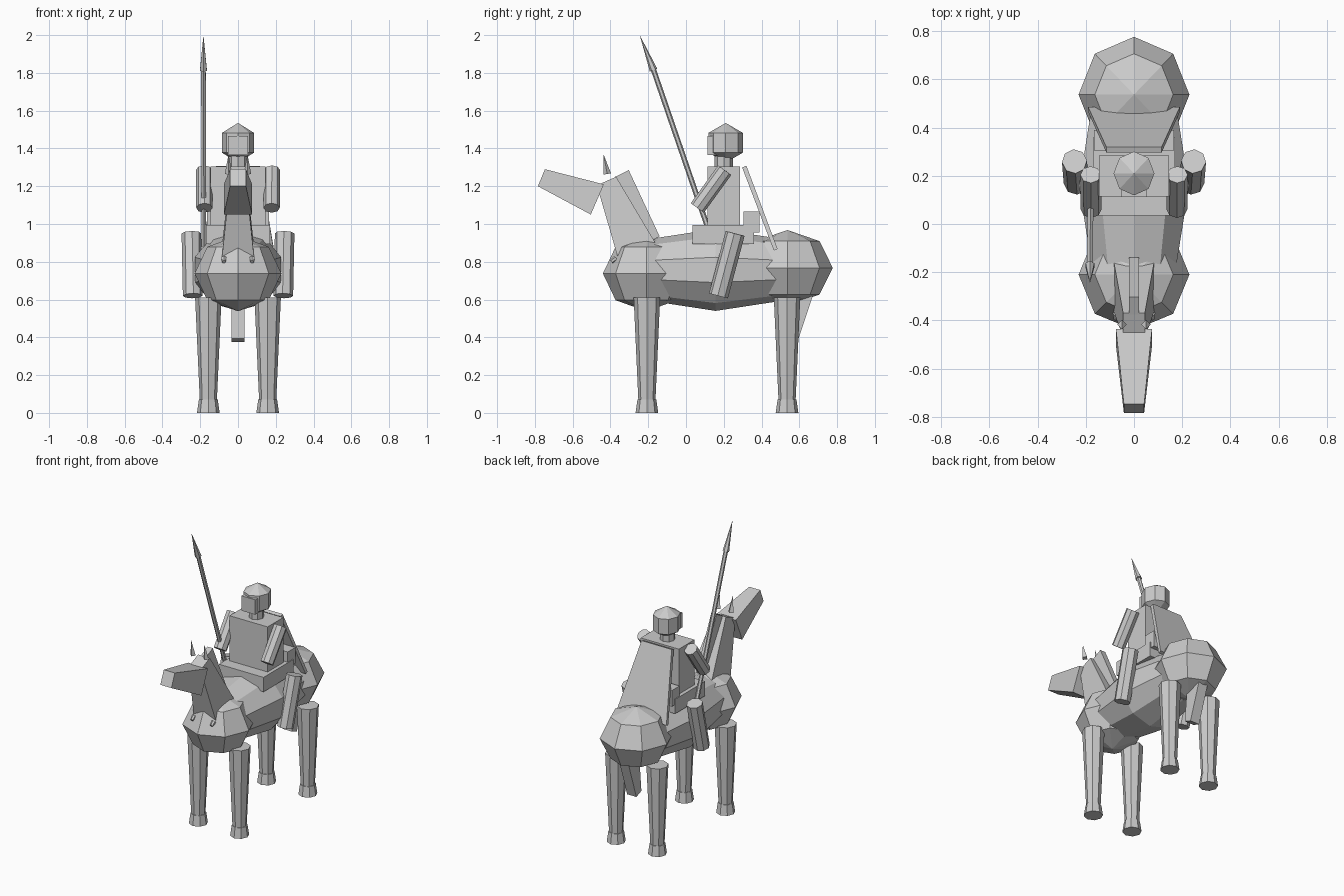
import bpy, bmesh
from mathutils import Vector, Matrix

cube = bpy.data.objects.get("Cube")
if cube:
    bpy.data.objects.remove(cube, do_unlink=True)

grey = bpy.data.materials.new("plain_grey")
grey.use_nodes = True
grey.diffuse_color = (0.6, 0.6, 0.6, 1)
grey.node_tree.nodes["Principled BSDF"].inputs["Base Color"].default_value = (0.6, 0.6, 0.6, 1)


def finish(name, bm):
    bmesh.ops.recalc_face_normals(bm, faces=bm.faces)
    mesh = bpy.data.meshes.new(name)
    bm.to_mesh(mesh)
    bm.free()
    mesh.materials.append(grey)
    obj = bpy.data.objects.new(name, mesh)
    bpy.context.scene.collection.objects.link(obj)
    return obj


def ball(name, centre, radii, segments, rings, along_y=False):
    """Faceted ellipsoid, poles on z or y."""
    bm = bmesh.new()
    bmesh.ops.create_uvsphere(bm, u_segments=segments, v_segments=rings, radius=1)
    if along_y:
        bm.transform(Matrix.Rotation(1.5707963, 4, 'X'))
    bm.transform(Matrix.Translation(centre) @ Matrix.Diagonal((*radii, 1)))
    return finish(name, bm)


def tube(name, start, end, r1, r2, sides=8):
    """Straight or tapered rod between two points."""
    a, b = Vector(start), Vector(end)
    bm = bmesh.new()
    bmesh.ops.create_cone(bm, cap_ends=True, segments=sides, radius1=r1, radius2=r2,
                          depth=(b - a).length)
    turn = (b - a).to_track_quat('Z', 'Y').to_matrix().to_4x4()
    bm.transform(Matrix.Translation((a + b) / 2) @ turn)
    return finish(name, bm)


def slab(name, corners):
    """Block from four side-profile corners (y, z, half width)."""
    bm = bmesh.new()
    left = [bm.verts.new((w, y, z)) for y, z, w in corners]
    right = [bm.verts.new((-w, y, z)) for y, z, w in corners]
    bm.faces.new(left)
    bm.faces.new(right[::-1])
    for i in range(4):
        j = (i + 1) % 4
        bm.faces.new((left[i], right[i], right[j], left[j]))
    return finish(name, bm)


def box(name, y1, y2, z1, z2, w):
    return slab(name, [(y1, z1, w), (y2, z1, w), (y2, z2, w), (y1, z2, w)])


# Horse body
ball("barrel", (0, 0.157, 0.757), (0.24, 0.59, 0.217), 10, 4, along_y=True)
ball("chest", (0, -0.21, 0.738), (0.23, 0.23, 0.2), 8, 4)
ball("rump", (0, 0.537, 0.768), (0.23, 0.24, 0.2), 8, 4)

# Neck, mane, head and tail
slab("horse_neck", [(-0.36, 0.82, 0.085), (-0.15, 0.88, 0.085),
                    (-0.37, 1.25, 0.045), (-0.472, 1.205, 0.045)])
slab("mane", [(-0.2, 0.9, 0.02), (-0.14, 0.935, 0.02),
              (-0.303, 1.285, 0.02), (-0.375, 1.25, 0.02)])
slab("horse_head", [(-0.784, 1.2, 0.042), (-0.504, 1.05, 0.075),
                    (-0.435, 1.21, 0.075), (-0.747, 1.29, 0.042)])
slab("tail", [(0.56, 0.665, 0.035), (0.685, 0.66, 0.035),
              (0.59, 0.375, 0.035), (0.535, 0.395, 0.035)])

for side, s in (("left", 1), ("right", -1)):
    # Horse legs and hooves
    for end, y in (("front", -0.207), ("rear", 0.535)):
        x = s * 0.157
        tube(f"{end}_{side}_leg", (x, y, 0.06), (x, y, 0.61), 0.045, 0.07)
        tube(f"{end}_{side}_hoof", (x, y, 0), (x, y, 0.07), 0.06, 0.05)
    # Ears and small chest studs
    tube(f"{side}_ear", (s * 0.05, -0.417, 1.265), (s * 0.05, -0.437, 1.37), 0.02, 0, 4)
    tube(f"{side}_stud", (s * 0.075, -0.37, 0.82), (s * 0.075, -0.395, 0.8), 0.015, 0.01, 6)
    # Rider limbs
    tube(f"rider_{side}_arm", (s * 0.178, 0.06, 1.085), (s * 0.18, 0.205, 1.285), 0.043, 0.043)
    tube(f"rider_{side}_leg", (s * 0.24, 0.172, 0.62), (s * 0.247, 0.26, 0.95), 0.052, 0.052)

# Saddle
box("saddle", 0.035, 0.36, 0.895, 0.995, 0.17)
box("saddle_back", 0.305, 0.39, 0.955, 1.065, 0.165)

# Rider torso, neck, helmet and visor
box("torso", 0.115, 0.285, 0.99, 1.305, 0.145)
tube("rider_neck", (0, 0.2, 1.29), (0, 0.2, 1.38), 0.048, 0.048)
ball("helmet", (0, 0.21, 1.43), (0.098, 0.105, 0.105), 8, 3)
box("visor", 0.113, 0.17, 1.365, 1.467, 0.052)

# Cape
slab("cape", [(0.297, 1.3, 0.115), (0.465, 0.86, 0.19),
              (0.485, 0.868, 0.19), (0.32, 1.308, 0.115)])

# Spear
tube("spear_shaft", (-0.18, 0.15, 0.88), (-0.183, -0.175, 1.825), 0.014, 0.014, 6)
tube("spear_head", (-0.183, -0.172, 1.815), (-0.183, -0.245, 2.0), 0.021, 0, 6)
